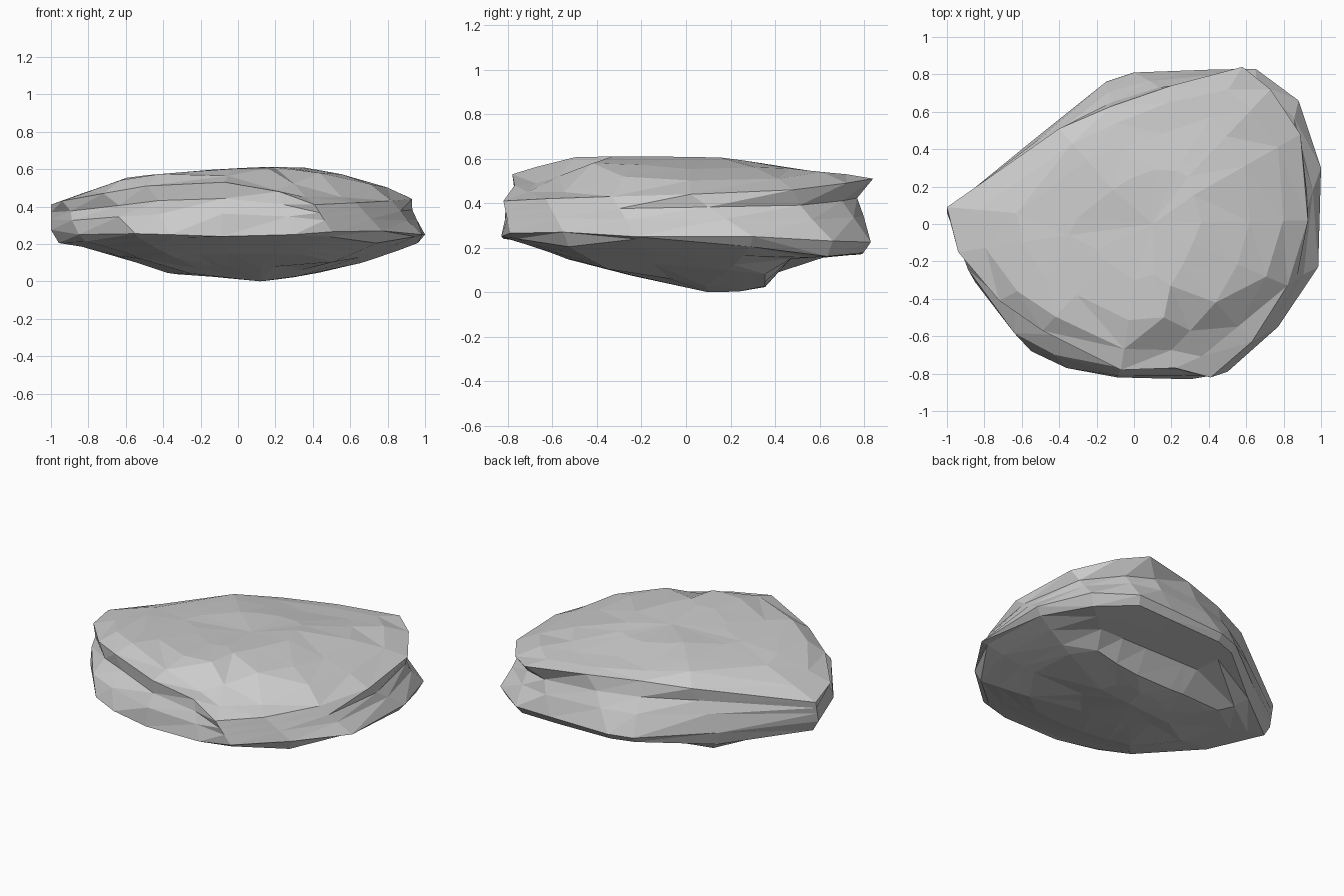
import bpy, bmesh, random
from mathutils import Vector

if "Cube" in bpy.data.objects:
    bpy.data.objects.remove(bpy.data.objects["Cube"])

random.seed(4)

# Widest belt of the lower slab, and the rim of the upper slab (same point order)
belt = [(-1, .06, .275), (-.85, -.31, .25), (-.55, -.68, .255), (-.36, -.77, .25),
        (-.09, -.82, .24), (.3, -.83, .25), (.5, -.79, .265), (.77, -.55, .27),
        (.985, -.23, .25), (1, .3, .25), (.88, .66, .23), (.65, .83, .225),
        (.4, .825, .22), (0, .81, .21), (-.15, .76, .205), (-.55, .44, .225)]
rim = [(-1, .09, .41), (-.94, -.15, .43), (-.72, -.41, .47), (-.49, -.57, .51),
       (-.07, -.78, .53), (.22, -.77, .48), (.41, -.82, .41), (.63, -.63, .42),
       (.82, -.33, .43), (.93, .02, .44), (.89, .48, .46), (.73, .72, .49),
       (.58, .84, .51), (.2, .74, .52), (-.12, .63, .52), (-.4, .51, .5)]

# Height profiles along x and along y
top_x = [(-1, .42), (-.7, .51), (-.58, .56), (-.1, .6), (.2, .615), (.43, .61),
         (.63, .55), (.84, .49), (.93, .44)]
top_y = [(-.78, .55), (-.62, .57), (-.47, .615), (.17, .605), (.37, .575), (.5, .55), (.83, .52)]
low_x = [(-1, .25), (-.84, .18), (-.63, .13), (-.43, .045), (.13, 0), (.5, .045),
         (.7, .11), (.93, .19), (1, .24)]
low_y = [(-.83, .24), (-.63, .18), (-.36, .08), (-.15, .07), (.06, .01), (.27, 0),
         (.36, .02), (.47, .15), (.79, .17), (.83, .21)]


def lookup(profile, t):
    if t <= profile[0][0]:
        return profile[0][1]
    for (a, u), (b, v) in zip(profile, profile[1:]):
        if t <= b:
            return u + (v - u) * (t - a) / (b - a)
    return profile[-1][1]


def top_z(x, y):
    # upper surface, with the lower shelf at the front right corner
    s = .58 * x - .81 * y
    shelf = .45 + .16 * min(1, max(0, (.69 - s) / .12))
    return min(lookup(top_x, x), lookup(top_y, y), shelf)


def low_z(x, y):
    # underside, rising a little more towards the diagonal corners
    a, b = lookup(low_x, x), lookup(low_y, y)
    return min(.25 if y < 0 else .205, max(a, b) + .5 * min(a, b) * (y < .4 or x < -.3))


def scaled(outline, f, height, jitter=0, y_max=1):
    ring = []
    for x, y, _ in outline:
        g = f * (1 + random.uniform(-jitter, jitter))
        px, py = .05 + (x - .05) * g, min(y * g, y_max)
        ring.append((px, py, height(px, py)))
    return ring


def between(t, inset):
    # ring between belt and rim, pulled in by a factor per point
    ring = []
    for b, r, k in zip(belt, rim, inset):
        p = Vector(b).lerp(Vector(r), t)
        ring.append((p.x * k, p.y * k, p.z))
    return ring


# Underside with a straight undercut step at the back
rings = [scaled(belt, .3, low_z, .06), scaled(belt, .64, low_z, 0, .355),
         scaled(belt, .72, low_z, 0, .47), scaled(belt, .85, low_z, .01, .63),
         scaled(belt, .96, low_z)]
# Lower slab edge, groove between the slabs, rim of the upper slab
lip = [1, 1, 1.03, 1.02, 1.01, 1.005, 1, 1, .99, .985, .97, .96, .96, .98, 1, 1]
groove = [1, .98, .95, .94, .97, .99, 1, 1, 1, .98, .96, .93, .92, .96, .97, .97]
rings += [belt, between(.42, lip), between(.7, groove), rim]
# Upper surface
rings += [scaled(rim, .86, top_z, .02), scaled(rim, .67, top_z, .04), scaled(rim, .36, top_z, .12)]

# Skin the rings and close both ends
bm = bmesh.new()
loops = [[bm.verts.new(p) for p in ring] for ring in rings]
n = len(belt)
for lo, hi in zip(loops, loops[1:]):
    for i in range(n):
        j = (i + 1) % n
        bm.faces.new((lo[i], lo[j], hi[j], hi[i]))
bottom = bm.verts.new((.12, .1, 0))
crown = bm.verts.new((.1, 0, .595))
for i in range(n):
    j = (i + 1) % n
    bm.faces.new((loops[0][j], loops[0][i], bottom))
    bm.faces.new((loops[-1][i], loops[-1][j], crown))
bmesh.ops.triangulate(bm, faces=bm.faces[:], quad_method='SHORT_EDGE')
bmesh.ops.recalc_face_normals(bm, faces=bm.faces[:])
mesh = bpy.data.meshes.new("flat_rock")
bm.to_mesh(mesh)
bm.free()
bpy.context.collection.objects.link(bpy.data.objects.new("flat_rock", mesh))
